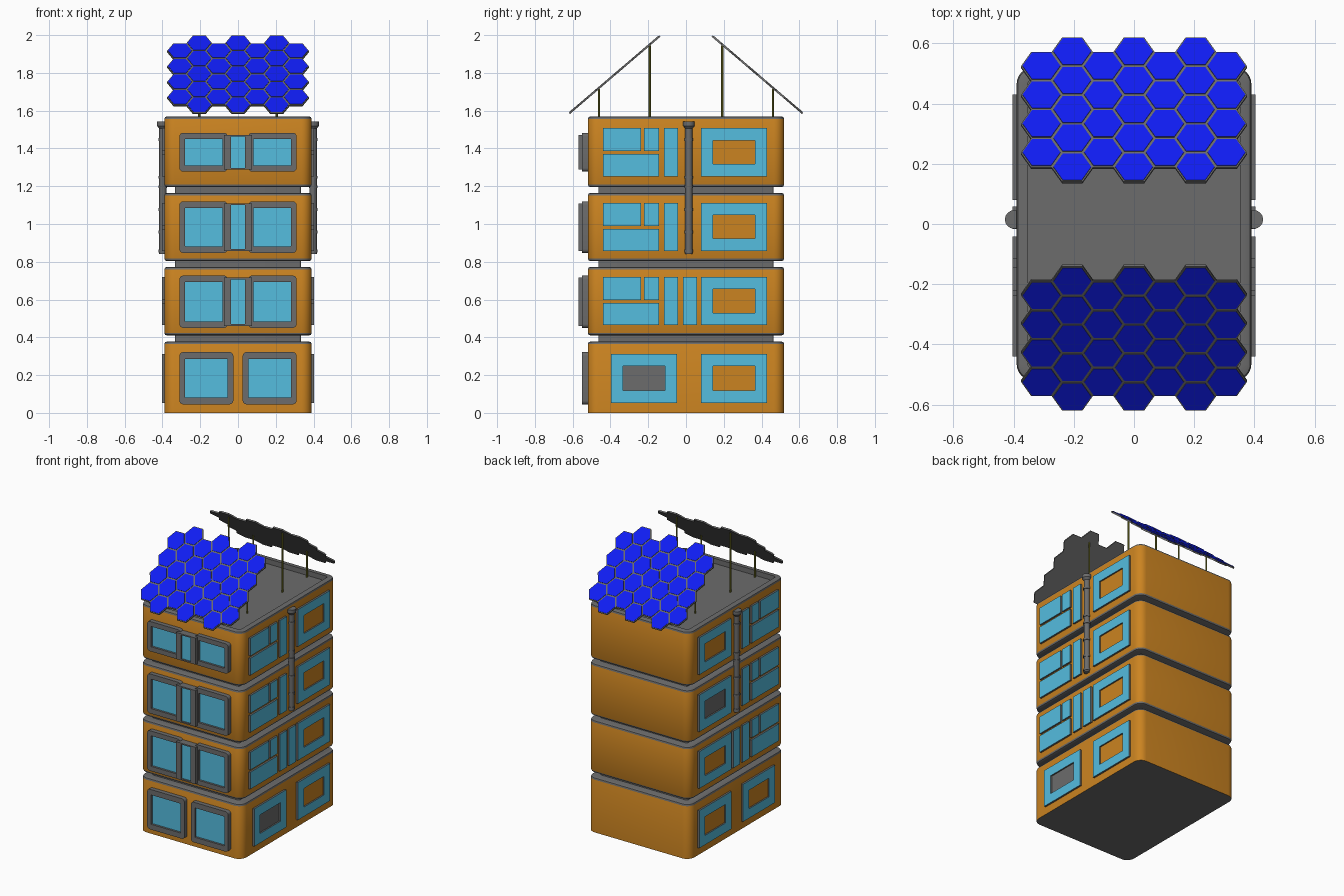
import bpy, bmesh, math

if "Cube" in bpy.data.objects:
    bpy.data.objects.remove(bpy.data.objects["Cube"])


def material(name, rgb):
    m = bpy.data.materials.new(name)
    m.diffuse_color = (*rgb, 1)
    m.use_nodes = True
    m.node_tree.nodes["Principled BSDF"].inputs["Base Color"].default_value = m.diffuse_color
    return m


GREY = material("grey", (0.15, 0.15, 0.15))
ORANGE = material("orange", (0.60, 0.23, 0.015))
GLASS = material("glass_blue", (0.09, 0.51, 0.74))
BLUE = material("cell_blue", (0.005, 0.012, 0.90))
OLIVE = material("olive", (0.20, 0.20, 0.02))


def loft(name, rings, mats, cap_mats=None):
    """Skin rings of 3D points; cap the ends, or close into a tube if no caps given."""
    bm = bmesh.new()
    slots = list(dict.fromkeys(list(mats) + list(cap_mats or [])))
    vs = [[bm.verts.new(p) for p in ring] for ring in rings]
    n = len(rings[0])
    for i, m in enumerate(mats):
        a, b = vs[i], vs[(i + 1) % len(vs)]
        for j in range(n):
            f = bm.faces.new((a[j], a[(j + 1) % n], b[(j + 1) % n], b[j]))
            f.material_index = slots.index(m)
    if cap_mats:
        for ring, m in zip((vs[0], vs[-1]), cap_mats):
            bm.faces.new(ring).material_index = slots.index(m)
    bmesh.ops.recalc_face_normals(bm, faces=bm.faces)
    me = bpy.data.meshes.new(name)
    bm.to_mesh(me)
    bm.free()
    for m in slots:
        me.materials.append(m)
    ob = bpy.data.objects.new(name, me)
    bpy.context.collection.objects.link(ob)
    return ob


def rect(u0, u1, v0, v1, r=0, seg=6):
    """Rectangle outline, with rounded corners when r > 0."""
    if r == 0:
        return [(u0, v0), (u1, v0), (u1, v1), (u0, v1)]
    pts = []
    corners = ((u1 - r, v1 - r), (u0 + r, v1 - r), (u0 + r, v0 + r), (u1 - r, v0 + r))
    for k, (cu, cv) in enumerate(corners):
        for s in range(seg + 1):
            a = math.pi / 2 * (k + s / seg)
            pts.append((cu + r * math.cos(a), cv + r * math.sin(a)))
    return pts


def slab(name, outline, w0, w1, place, face, side=GREY, hole=None):
    """Flat plate from depth w0 to w1, optionally with a hole, mapped by place(u, v, w)."""
    def ring(o, w):
        return [place(u, v, w) for u, v in o]
    if hole:
        return loft(name, [ring(outline, w0), ring(outline, w1), ring(hole, w1), ring(hole, w0)],
                    [side, face, side, side])
    return loft(name, [ring(outline, w0), ring(outline, w1)], [side], [side, face])


def lathe(name, x, y, profile, mat, sides=16):
    rings = [[(x + r * math.cos(2 * math.pi * k / sides), y + r * math.sin(2 * math.pi * k / sides), z)
              for k in range(sides)] for r, z in profile]
    return loft(name, rings, [mat] * (len(rings) - 1), [mat, mat])


def body_ring(inset, z):
    return [(x, y, z) for x, y in
            rect(-0.39 + inset, 0.39 - inset, -0.52 + inset, 0.52 - inset, max(0.055 - inset, 0.012))]


def front(u, v, w):
    return (u, -w, v)


# Storeys and the recessed necks between them
FLOORS = [(0.0, 0.378), (0.41, 0.773), (0.803, 1.165), (1.195, 1.57)]
for i, (z0, z1) in enumerate(FLOORS):
    if i == 0:
        prof, mats = [(0, z0)], []
    else:
        prof, mats = [(0.014, z0), (0.004, z0 + 0.004), (0, z0 + 0.014)], [GREY, GREY]
    prof += [(0, z1 - 0.014), (0.004, z1 - 0.004), (0.014, z1)]
    mats += [ORANGE, GREY, GREY]
    if i == 3:  # roof parapet and sunken deck
        prof += [(0.038, z1), (0.038, z1 - 0.035)]
        mats += [GREY, GREY]
    loft(f"storey_{i + 1}", [body_ring(*p) for p in prof], mats, [GREY, GREY])
    if i < 3:
        loft(f"neck_{i + 1}", [body_ring(0.056, z1 - 0.01), body_ring(0.056, FLOORS[i + 1][0] + 0.01)],
             [GREY], [GREY, GREY])

# Front windows: (frame bottom, frame top, glass inset in z)
FRONT = [(0.045, 0.322, 0.037), (0.45, 0.727, 0.033), (0.847, 1.12, 0.035), (1.277, 1.483, 0.033)]
for i, (z0, z1, gz) in enumerate(FRONT):
    inner, gi = (0.025, 0.055) if i == 0 else (0.055, 0.083)
    for side, s in (("left", -1), ("right", 1)):
        a, b = sorted((s * inner, s * 0.31))
        c, d = sorted((s * gi, s * 0.28))
        slab(f"front_frame_{side}_{i + 1}", rect(a, b, z0, z1, 0.02, 4), 0.515, 0.55, front, GREY,
             hole=rect(c, d, z0 + gz, z1 - gz, 0.002, 4))
        slab(f"front_glass_{side}_{i + 1}", rect(c, d, z0 + gz, z1 - gz), 0.515, 0.536, front, GLASS)
    if i:  # projecting narrow centre light
        slab(f"centre_frame_{i + 1}", rect(-0.075, 0.075, z0 + 0.011, z1 - 0.011), 0.515, 0.57, front, GREY,
             hole=rect(-0.036, 0.036, z0 + 0.02, z1 - 0.02))
        slab(f"centre_glass_{i + 1}", rect(-0.036, 0.036, z0 + 0.02, z1 - 0.02), 0.515, 0.56, front, GLASS)

# Side windows and downpipes, mirrored left and right
SIDE_Z = [(0.053, 0.312), (0.465, 0.72), (0.857, 1.112), (1.252, 1.508)]
for side, s in (("right", 1), ("left", -1)):
    def wall(u, v, w, s=s):
        return (s * w, u, v)

    def framed(name, u0, u1, z0, z1, infill):
        hole = rect(u0 + 0.064, u1 - 0.064, z0 + 0.065, z1 - 0.065)
        slab(name + "_frame", rect(u0, u1, z0, z1), 0.385, 0.403, wall, GLASS, hole=hole)
        slab(name + "_infill", hole, 0.385, 0.393, wall, infill)

    for i, (z0, z1) in enumerate(SIDE_Z):
        infill = GREY if (side, i) == ("left", 2) else ORANGE
        framed(f"{side}_rear_window_{i + 1}", 0.079, 0.43, z0, z1, infill)
        if i == 0:
            framed(f"{side}_front_window", -0.397, -0.048, z0, z1, GREY if s > 0 else ORANGE)
            continue
        panes = [(-0.44, -0.238, z1 - 0.122, z1), (-0.222, -0.143, z1 - 0.122, z1),
                 (-0.44, -0.143, z0, z1 - 0.138), (-0.116, -0.042, z0, z1)]
        if i == 1:
            panes.append((-0.016, 0.058, z0, z1))
        for k, p in enumerate(panes):
            slab(f"{side}_pane_{i + 1}_{k + 1}", rect(*p), 0.385, 0.403, wall, GLASS)

    # Downpipe with collars and a wide hopper at the top
    prof = [(0.019, 0.84)]
    for z in (0.85, 0.95, 1.07, 1.19, 1.24, 1.44):
        prof += [(0.019, z), (0.023, z), (0.023, z + 0.015), (0.019, z + 0.015)]
    prof += [(0.019, 1.505), (0.031, 1.52), (0.031, 1.542)]
    lathe(f"{side}_downpipe", s * 0.398, 0.015, prof, GREY)

# Two sloping arrays of hexagonal solar cells on posts
SLOPE = math.atan2(0.41, 0.48)
CS, SN = math.cos(SLOPE), math.sin(SLOPE)
DX, PITCH = 0.1025, 0.126
for side, s in (("front", -1), ("rear", 1)):
    def tilt(u, v, w, s=s):
        return (u, s * (0.38 - v * CS + w * SN), 1.793 + v * SN + w * CS)

    for col in range(-3, 4):
        count = 4 if col % 2 else 5
        for row in range(count):
            cu, cv = col * DX, (row - (count - 1) / 2) * PITCH

            def hexagon(k):
                r, h = DX / 1.5 * k, PITCH / 2 * k
                return [(cu + a * r, cv + b * h) for a, b in
                        ((1, 0), (.5, 1), (-.5, 1), (-1, 0), (-.5, -1), (.5, -1))]
            slab(f"{side}_cell_tray_{col + 4}_{row + 1}", hexagon(1.0), -0.008, 0, tilt, GREY)
            slab(f"{side}_cell_{col + 4}_{row + 1}", hexagon(0.92), -0.001, 0.003, tilt, BLUE)
    for x in (-0.205, 0.205):
        lathe(f"{side}_tall_post", x, s * 0.192, [(0.006, 1.53), (0.006, 1.945)], OLIVE, 8)
        lathe(f"{side}_short_post", x, s * 0.46, [(0.006, 1.53), (0.006, 1.715)], OLIVE, 8)

# Smooth the rounded parts, keep hard edges
for ob in bpy.context.collection.objects:
    ob.select_set(True)
    bpy.context.view_layer.objects.active = ob
bpy.ops.object.shade_smooth_by_angle(angle=math.radians(35))
